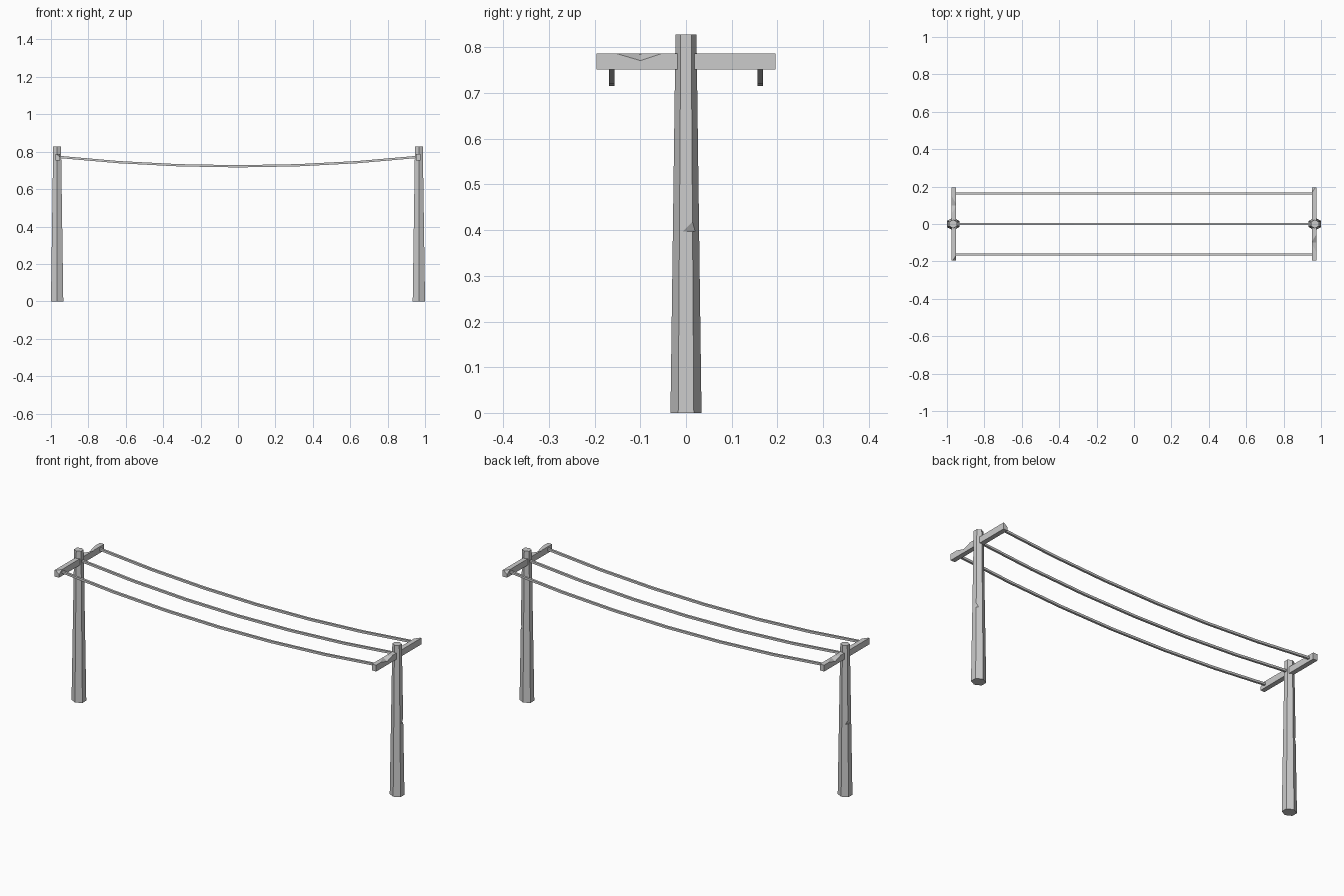
import bpy, bmesh, math
from mathutils import Vector

if "Cube" in bpy.data.objects:
    bpy.data.objects.remove(bpy.data.objects["Cube"])


def add_object(name, bm):
    bmesh.ops.recalc_face_normals(bm, faces=bm.faces[:])
    mesh = bpy.data.meshes.new(name)
    bm.to_mesh(mesh)
    bm.free()
    ob = bpy.data.objects.new(name, mesh)
    bpy.context.collection.objects.link(ob)
    return ob


def hull(name, points):
    bm = bmesh.new()
    for p in points:
        bm.verts.new(p)
    bmesh.ops.convex_hull(bm, input=bm.verts[:])
    return add_object(name, bm)


def loft(name, rings):
    bm = bmesh.new()
    loops = [[bm.verts.new(p) for p in ring] for ring in rings]
    n = len(loops[0])
    for a, b in zip(loops, loops[1:]):
        for i in range(n):
            j = (i + 1) % n
            bm.faces.new((a[i], a[j], b[j], b[i]))
    bm.faces.new(loops[0][::-1])
    bm.faces.new(loops[-1])
    return add_object(name, bm)


def chip(ob, points):
    cutter = hull("chip_cutter", points)
    cutter.hide_render = True
    mod = ob.modifiers.new("chip", 'BOOLEAN')
    mod.operation = 'DIFFERENCE'
    mod.solver = 'EXACT'
    mod.object = cutter
    bpy.context.view_layer.objects.active = ob
    bpy.ops.object.modifier_apply(modifier=mod.name)
    bpy.data.objects.remove(cutter)


POST_X = 0.967

for s, side in ((-1, "left"), (1, "right")):
    cx = s * POST_X

    # Tapered six-sided post with a nick on its outer back corner
    def hexagon(z, rx, ry):
        c = math.cos(math.pi / 6)
        return [Vector((cx + rx / c * math.cos(a), ry * math.sin(a), z))
                for a in (math.pi / 6 + k * math.pi / 3 for k in range(6))]

    top = hexagon(0.828, 0.021, 0.023)
    post = loft(side + "_post", [hexagon(0, 0.033, 0.034), top])
    chip(post, [(cx + s * 0.029, -0.012, 0.397), (cx + s * 0.016, 0.022, 0.397),
                (cx + s * 0.028, 0.013, 0.42), (cx + s * 0.06, 0.04, 0.397)])

    # Crossarm, turned half round on the opposite post, with worn edges
    ax = s * 0.964

    def arm_pt(x, y, z):
        return (ax + s * x, s * y, z)

    arm = hull(side + "_crossarm", [arm_pt(x, y, z) for x in (-0.013, 0.013)
                                    for y in (-0.196, 0.196) for z in (0.752, 0.787)])
    chip(arm, [arm_pt(0.0135, -0.158, 0.788), arm_pt(0.0135, -0.048, 0.788),
               arm_pt(0.0135, -0.1, 0.771), arm_pt(-0.018, -0.1, 0.788)])
    chip(arm, [arm_pt(-0.014, 0.197, 0.788), arm_pt(0.008, 0.197, 0.788),
               arm_pt(-0.014, 0.165, 0.788), arm_pt(-0.014, 0.197, 0.768)])

# Three sagging square wires
for y, name in ((-0.163, "front_wire"), (0, "middle_wire"), (0.163, "back_wire")):
    h = 0.006
    rings = []
    for k in range(-3, 4):
        t = k / 3
        x, z = 0.957 * t, 0.722 + 0.05 * t * t
        rings.append([(x, y - h, z - h), (x, y + h, z - h), (x, y + h, z + h), (x, y - h, z + h)])
    loft(name, rings)
